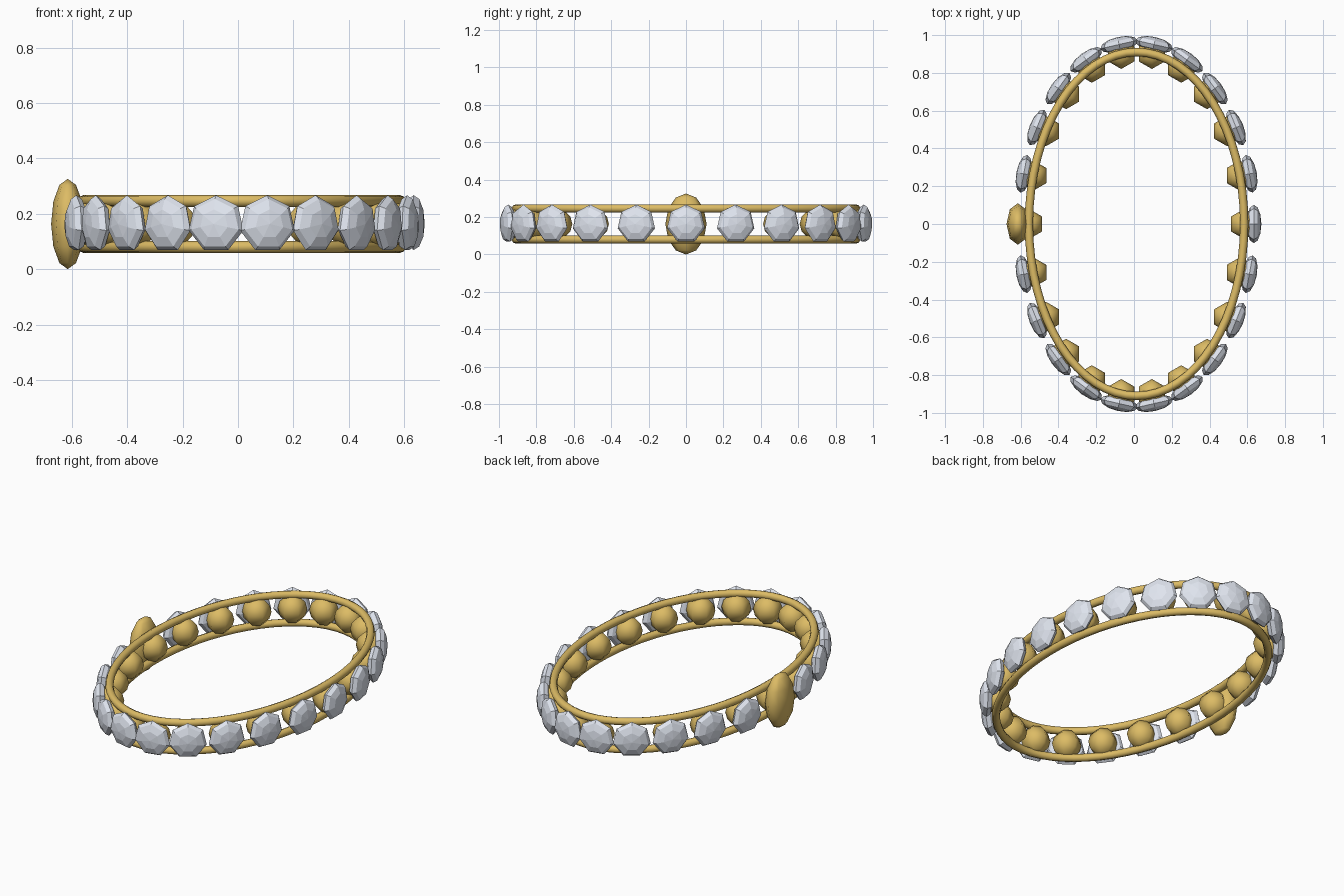
import bpy, bmesh, math
from mathutils import Matrix, Vector

if "Cube" in bpy.data.objects:
    bpy.data.objects.remove(bpy.data.objects["Cube"])

CX, CZ = 0.0135, 0.163      # ring centre
A, B = 0.57, 0.91           # ring half-axes
COUNT = 22                  # stations around the ring


def material(name, color):
    m = bpy.data.materials.new(name)
    m.diffuse_color = color
    m.use_nodes = True
    m.node_tree.nodes["Principled BSDF"].inputs["Base Color"].default_value = m.diffuse_color
    return m


gold = material("gold", (0.72, 0.50, 0.13, 1))
crystal = material("crystal", (0.74, 0.78, 0.86, 1))


def make(name, bm, mat, smooth):
    bmesh.ops.recalc_face_normals(bm, faces=bm.faces)
    for f in bm.faces:
        f.smooth = smooth
    me = bpy.data.meshes.new(name)
    bm.to_mesh(me)
    bm.free()
    me.materials.append(mat)
    ob = bpy.data.objects.new(name, me)
    bpy.context.collection.objects.link(ob)
    return ob


def ball(name, segs, rings, matrix, mat, smooth):
    bm = bmesh.new()
    bmesh.ops.create_uvsphere(bm, u_segments=segs, v_segments=rings, radius=1, matrix=matrix)
    return make(name, bm, mat, smooth)


def station(t):
    """Point on the ring and its outward normal."""
    p = Vector((CX + A * math.cos(t), B * math.sin(t), CZ))
    n = Vector((math.cos(t) / A, math.sin(t) / B, 0)).normalized()
    return p, n


# Two oval rails with an eight-sided section
def rail(name, dz, r=0.022, steps=64, sides=8):
    bm = bmesh.new()
    loops = []
    for i in range(steps):
        p, n = station(2 * math.pi * i / steps)
        loops.append([bm.verts.new(p + n * r * math.cos(a) + Vector((0, 0, dz + r * math.sin(a))))
                      for a in (2 * math.pi * k / sides for k in range(sides))])
    for i in range(steps):
        a, b = loops[i], loops[(i + 1) % steps]
        for k in range(sides):
            j = (k + 1) % sides
            bm.faces.new((a[k], a[j], b[j], b[k]))
    make(name, bm, gold, True)


rail("upper_rail", 0.083)
rail("lower_rail", -0.083)

# Bead seats between the rails, each with a faceted stone outside
up = Vector((0, 0, 1))
for i in range(COUNT):
    p, n = station(2 * math.pi * i / COUNT)
    ball(f"bead_seat_{i}", 6, 6, Matrix.Translation(p) @ Matrix.Scale(0.08, 4), gold, True)
    if i == COUNT // 2:
        continue            # the clasp sits here
    rot = Matrix((up.cross(n), up, n)).transposed().to_4x4()
    m = Matrix.Translation(p + n * 0.051) @ rot @ Matrix.Diagonal((0.104, 0.104, 0.04, 1))
    ball(f"stone_{i}", 7, 6, m, crystal, False)

# Oval clasp on the left
ball("clasp", 8, 6, Matrix.Translation((-0.615, 0, CZ)) @ Matrix.Diagonal((0.06, 0.11, 0.163, 1)), gold, True)
